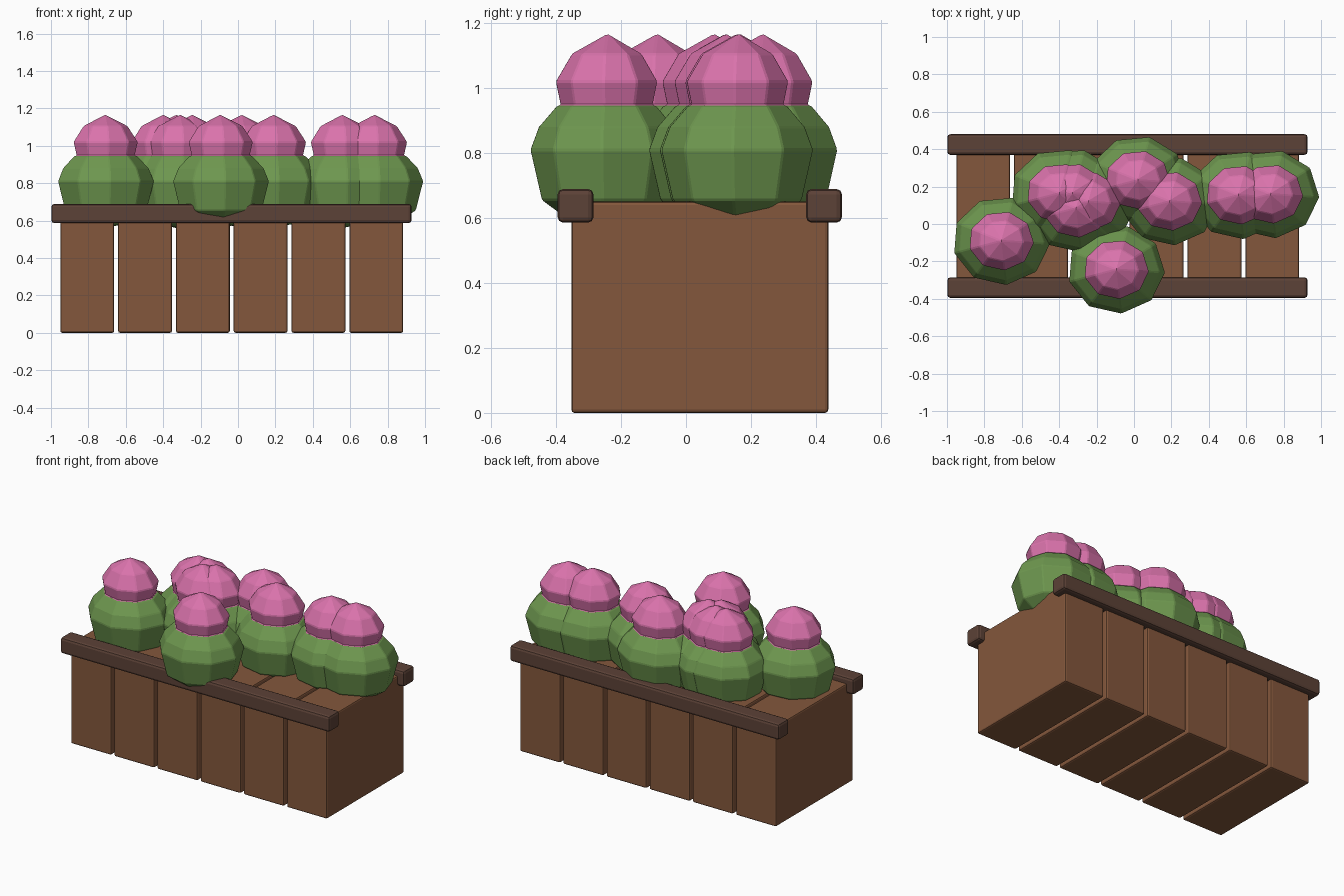
import bpy, bmesh, math

if "Cube" in bpy.data.objects:
    bpy.data.objects.remove(bpy.data.objects["Cube"])


def material(name, rgb):
    m = bpy.data.materials.new(name)
    m.diffuse_color = (*rgb, 1)
    m.use_nodes = True
    m.node_tree.nodes["Principled BSDF"].inputs["Base Color"].default_value = m.diffuse_color
    return m


WOOD = material("warm_wood", (0.23, 0.096, 0.045))
DARK = material("dark_wood", (0.107, 0.054, 0.038))
LEAF = material("leaf_green", (0.155, 0.31, 0.078))
PINK = material("blossom_pink", (0.70, 0.17, 0.41))


def finish(name, bm, mats, bevel, segments):
    bmesh.ops.recalc_face_normals(bm, faces=bm.faces)
    mesh = bpy.data.meshes.new(name)
    bm.to_mesh(mesh)
    bm.free()
    for m in mats:
        mesh.materials.append(m)
    ob = bpy.data.objects.new(name, mesh)
    bpy.context.collection.objects.link(ob)
    mod = ob.modifiers.new("soft_edges", 'BEVEL')
    mod.width, mod.segments = bevel, segments
    mod.limit_method = 'ANGLE'
    mod.angle_limit = math.radians(20)
    return ob


def box(name, lo, hi, mat, bevel):
    bm = bmesh.new()
    bmesh.ops.create_cube(bm, size=1)
    for v in bm.verts:
        v.co = [(a + b) / 2 + c * (b - a) for a, b, c in zip(lo, hi, v.co)]
    return finish(name, bm, [mat], bevel, 2)


# Planter body: six thick slabs with narrow gaps
for i in range(6):
    x = -0.95 + i * 0.309
    box(f"planter_slab_{i + 1}", (x, -0.353, 0), (x + 0.288, 0.438, 0.65), WOOD, 0.01)

# Rails along the front and back rims
for name, y in (("front_rail", -0.395), ("back_rail", 0.37)):
    box(name, (-0.998, y, 0.586), (0.928, y + 0.11, 0.689), DARK, 0.016)

# Bush outline: radius fraction and height, leaves below and blossom above
PROFILE = [(0.45, 0.585), (0.85, 0.655), (1.0, 0.81), (0.89, 0.88), (0.65, 0.946),
           (0.605, 0.946), (0.67, 1.02), (0.46, 1.105)]
SIDES, RX, RY = 9, 0.262, 0.238


def bush(name, cx, cy):
    bm = bmesh.new()
    rings = []
    for u, z in PROFILE:
        angles = [math.radians(-4) + math.tau * k / SIDES for k in range(SIDES)]
        rings.append([bm.verts.new((cx + RX * u * math.cos(a), cy + RY * u * math.sin(a), z))
                      for a in angles])
    bottom = bm.verts.new((cx, cy, 0.56))
    top = bm.verts.new((cx, cy, 1.166))
    for k in range(SIDES):
        n = (k + 1) % SIDES
        bm.faces.new((bottom, rings[0][n], rings[0][k]))
        bm.faces.new((top, rings[-1][k], rings[-1][n])).material_index = 1
        for j in range(len(rings) - 1):
            f = bm.faces.new((rings[j][k], rings[j][n], rings[j + 1][n], rings[j + 1][k]))
            f.material_index = int(j >= 5)
    return finish(name, bm, [LEAF, PINK], 0.005, 1)


# Flowering bushes scattered over the planter
SPOTS = [(-0.71, -0.09), (-0.095, -0.243), (0.02, 0.235), (0.19, 0.122), (0.558, 0.155),
         (0.73, 0.16), (-0.40, 0.165), (-0.33, 0.165), (-0.31, 0.085), (-0.245, 0.12)]
for i, (x, y) in enumerate(SPOTS):
    bush(f"flower_bush_{i + 1}", x, y)
